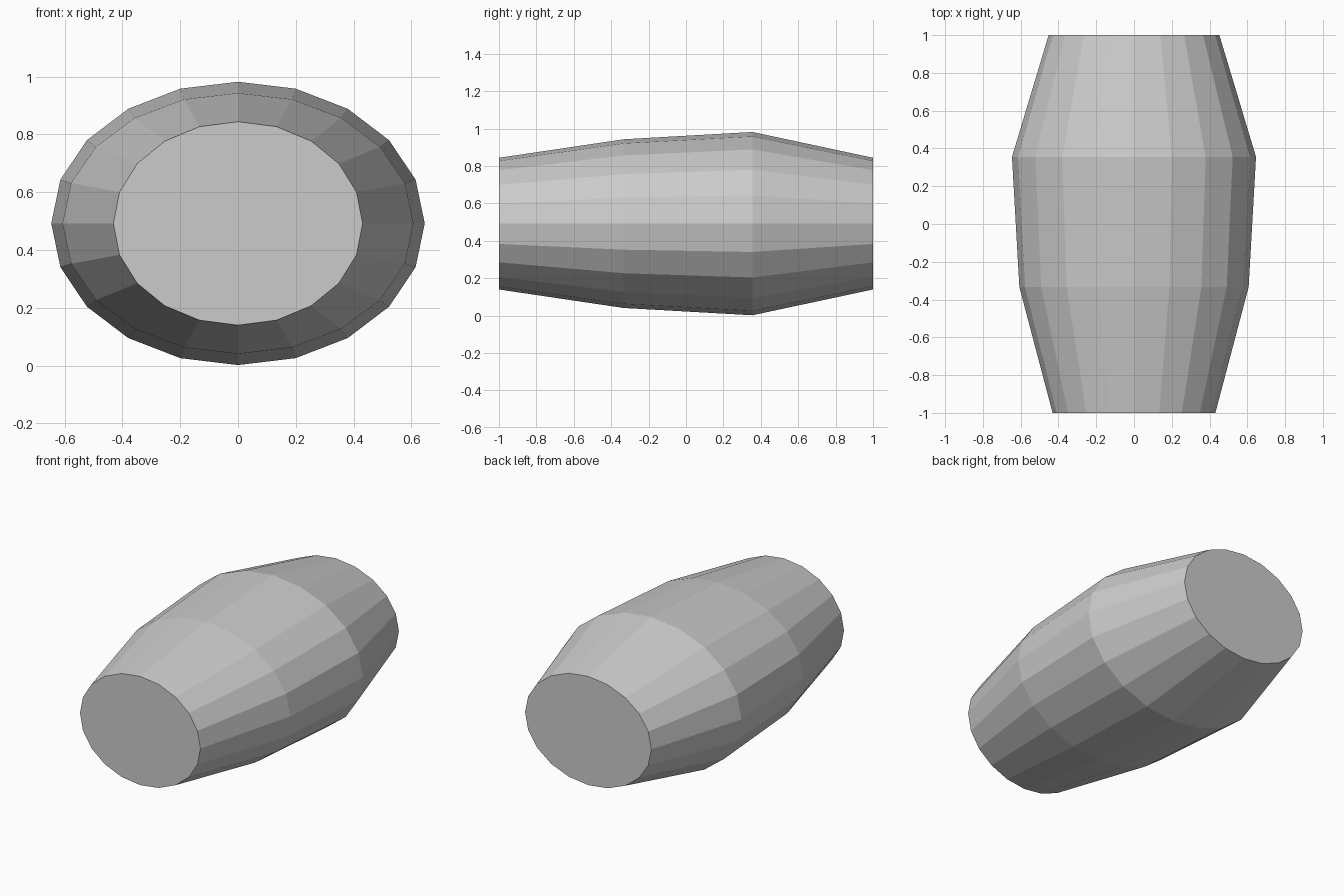
import bpy, bmesh, math

if "Cube" in bpy.data.objects:
    bpy.data.objects.remove(bpy.data.objects["Cube"])

SIDES = 20
CENTRE_Z = 0.492
# Barrel profile along y: (y, half width, half height)
PROFILE = [(-1.0, 0.431, 0.352), (-0.333, 0.607, 0.451),
           (0.355, 0.646, 0.490), (1.0, 0.452, 0.352)]

bm = bmesh.new()


def ring(y, rx, rz):
    """Oval ring of vertices facing along y."""
    angles = [2 * math.pi * i / SIDES for i in range(SIDES)]
    return [bm.verts.new((rx * math.cos(a), y, CENTRE_Z + rz * math.sin(a)))
            for a in angles]


rings = [ring(*p) for p in PROFILE]

# Staves between neighbouring rings
for a, b in zip(rings, rings[1:]):
    for i in range(SIDES):
        j = (i + 1) % SIDES
        bm.faces.new((a[i], a[j], b[j], b[i]))

# Flat end caps
bm.faces.new(rings[0])
bm.faces.new(rings[-1])
bmesh.ops.recalc_face_normals(bm, faces=bm.faces[:])

mesh = bpy.data.meshes.new("barrel_body")
bm.to_mesh(mesh)
bm.free()
bpy.context.collection.objects.link(bpy.data.objects.new("barrel_body", mesh))
